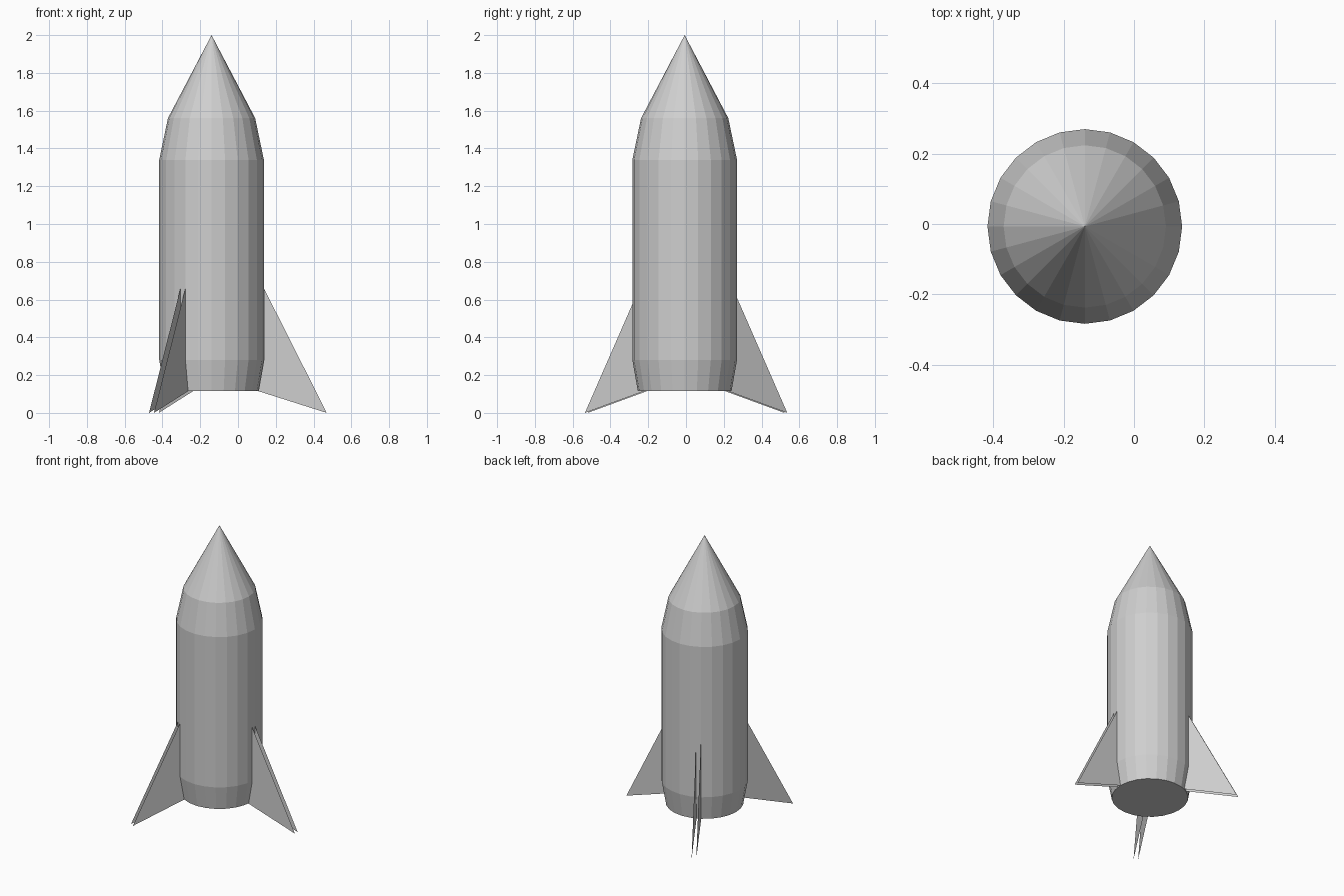
import bpy, bmesh, math
from mathutils import Matrix, Vector

if "Cube" in bpy.data.objects:
    bpy.data.objects.remove(bpy.data.objects["Cube"])

CX, CY = -0.14, -0.007      # rocket axis
SIDES = 24
GAP = 0.03                  # distance between the two sheets of a fin

grey = bpy.data.materials.new("light grey")
grey.diffuse_color = (0.62, 0.62, 0.62, 1)
grey.use_nodes = True
grey.node_tree.nodes["Principled BSDF"].inputs["Base Color"].default_value = grey.diffuse_color


def make_object(name, bm):
    mesh = bpy.data.meshes.new(name)
    bm.to_mesh(mesh)
    bm.free()
    mesh.materials.append(grey)
    obj = bpy.data.objects.new(name, mesh)
    obj.location = (CX, CY, 0)
    bpy.context.collection.objects.link(obj)
    return obj


# Hull: stacked rings, closed by a flat base and a pointed nose
bm = bmesh.new()
rings = []
for r, z in [(0.248, 0.115), (0.277, 0.28), (0.277, 1.34), (0.231, 1.56)]:
    rings.append([bm.verts.new((r * math.cos(a), r * math.sin(a), z))
                  for a in (math.tau * i / SIDES for i in range(SIDES))])
tip = bm.verts.new((0, 0, 2))
bm.faces.new(rings[0][::-1])
for i in range(SIDES):
    j = (i + 1) % SIDES
    for low, high in zip(rings, rings[1:]):
        bm.faces.new((low[i], low[j], high[j], high[i]))
    bm.faces.new((rings[-1][i], rings[-1][j], tip))
make_object("hull", bm)

# Fins: three pairs of thin parallel sheets, one radial and one set beside it
FIN = [(0.277, 0.66), (0.277, 0.28), (0.248, 0.115), (0.61, 0.0)]
for n in range(3):
    bm = bmesh.new()
    turn = Matrix.Rotation(math.tau * n / 3, 3, 'Z')
    for y, outline in ((0, FIN[::-1]), (-GAP, FIN)):
        bm.faces.new([bm.verts.new(turn @ Vector((x, y, z))) for x, z in outline])
    # face the two sheets away from each other
    side = turn @ Vector((0, 1, 0))
    bm.normal_update()
    for face in bm.faces:
        outward = 1 if face.calc_center_median().dot(side) > -GAP / 2 else -1
        if face.normal.dot(side) * outward < 0:
            face.normal_flip()
    make_object(f"fin_{n + 1}", bm)
